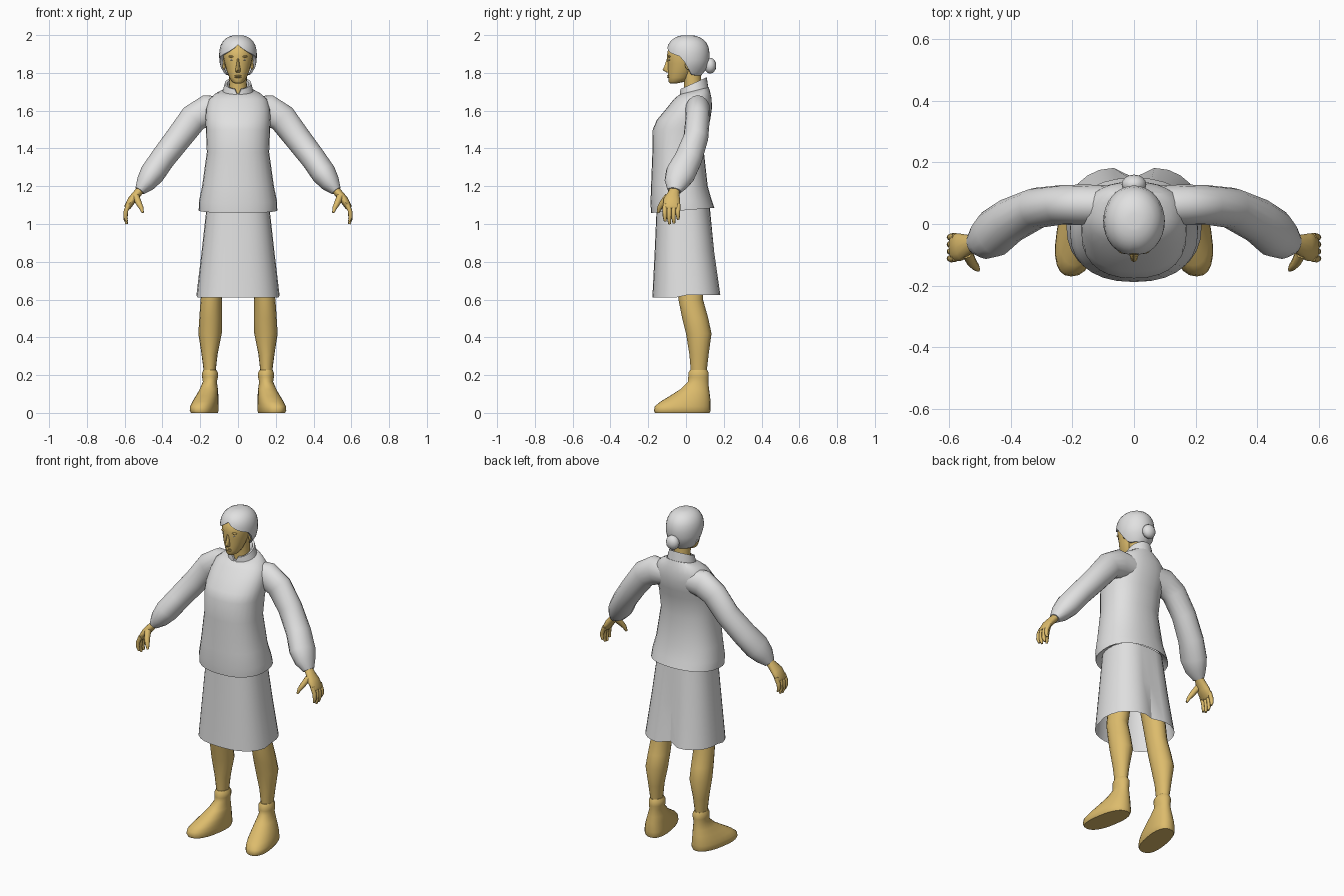
import bpy, bmesh, math
from mathutils import Vector

if "Cube" in bpy.data.objects:
    bpy.data.objects.remove(bpy.data.objects["Cube"])


def material(name, rgb):
    m = bpy.data.materials.new(name)
    m.diffuse_color = (*rgb, 1)
    m.use_nodes = True
    m.node_tree.nodes["Principled BSDF"].inputs["Base Color"].default_value = m.diffuse_color
    return m


GREY = material("light grey", (0.75, 0.75, 0.75))
SKIN = material("golden skin", (0.72, 0.5, 0.15))


def finish(name, bm, mat, mirror=False, angle=50):
    bmesh.ops.recalc_face_normals(bm, faces=bm.faces[:])
    me = bpy.data.meshes.new(name)
    bm.to_mesh(me)
    bm.free()
    me.materials.append(mat)
    ob = bpy.data.objects.new(name, me)
    bpy.context.collection.objects.link(ob)
    if mirror:
        ob.modifiers.new("mirror", 'MIRROR').use_mirror_merge = False
    bpy.ops.object.select_all(action='DESELECT')
    ob.select_set(True)
    bpy.context.view_layer.objects.active = ob
    bpy.ops.object.shade_smooth_by_angle(angle=math.radians(angle))
    return ob


def loft(name, rings, mat, caps=(True, True), mirror=False, angle=50):
    """Skin a list of equal-length point rings."""
    bm = bmesh.new()
    vs = [[bm.verts.new(p) for p in r] for r in rings]
    n = len(vs[0])
    for a, b in zip(vs, vs[1:]):
        for i in range(n):
            j = (i + 1) % n
            bm.faces.new((a[i], a[j], b[j], b[i]))
    if caps[0]:
        bm.faces.new(vs[0][::-1])
    if caps[1]:
        bm.faces.new(vs[-1])
    return finish(name, bm, mat, mirror, angle)


def ring(z, x0, x1, y0, y1, skew=0, tilt=0, p=2, n=20):
    """Level oval within x0..x1, y0..y1; angle 0 faces the front."""
    cx, cy, rx, ry = (x0 + x1) / 2, (y0 + y1) / 2, (x1 - x0) / 2, (y1 - y0) / 2
    pts = []
    for i in range(n):
        a = 2 * math.pi * i / n
        s, c = math.sin(a), math.cos(a)
        x = math.copysign(abs(s) ** (2 / p), s) * rx
        y = -math.copysign(abs(c) ** (2 / p), c) * ry
        pts.append(Vector((cx + x - skew * y, cy + y, z + tilt * y)))
    return pts


def tube(name, path, mat, n=12, mirror=True):
    """Path points are x, y, z, thickness radius, radius towards y."""
    pts = [Vector(p[:3]) for p in path]
    rings = []
    for i, p in enumerate(path):
        t = (pts[min(i + 1, len(pts) - 1)] - pts[max(i - 1, 0)]).normalized()
        u = Vector((0, 1, 0)).cross(t).normalized()
        v = t.cross(u)
        rings.append([pts[i] + u * p[3] * math.cos(2 * math.pi * k / n)
                      + v * p[4] * math.sin(2 * math.pi * k / n) for k in range(n)])
    return loft(name, rings, mat, mirror=mirror)


def ball(name, loc, size, mat, mirror=False, seg=12):
    bm = bmesh.new()
    bmesh.ops.create_uvsphere(bm, u_segments=seg, v_segments=8, radius=1)
    for v in bm.verts:
        v.co = Vector(loc) + Vector(c * s for c, s in zip(v.co, size))
    return finish(name, bm, mat, mirror)


def lerp(table, a):
    for (a0, v0), (a1, v1) in zip(table, table[1:]):
        if a <= a1:
            return v0 + (v1 - v0) * (a - a0) / (a1 - a0)
    return table[-1][1]


# Jacket body: z, half width, front y, back y, tilt
body = [(1.10, .165, -.155, .125, .06), (1.072, .208, -.185, .15, .08),
        (1.12, .207, -.188, .135, .06), (1.20, .19, -.185, .115, 0),
        (1.38, .165, -.178, .095, 0), (1.50, .17, -.176, .112, 0),
        (1.55, .172, -.155, .128, 0), (1.61, .17, -.105, .137, 0),
        (1.66, .155, -.065, .136, 0), (1.69, .12, -.04, .128, .1),
        (1.705, .085, -.032, .12, .25)]
loft("jacket_body", [ring(z, -w, w, f, b, tilt=t, p=2.3, n=28)
                     for z, w, f, b, t in body], GREY, caps=(False, True))

# Standing collar, with a notch at the front
collar = [ring(1.69, -.085, .085, -.034, .12, tilt=.25, n=24),
          ring(1.745, -.07, .07, -.032, .11, tilt=.45, n=24),
          ring(1.742, -.058, .058, -.022, .098, tilt=.45, n=24),
          ring(1.70, -.058, .058, -.02, .09, tilt=.45, n=24)]
for r in collar[1:3]:
    r[0].z -= .035
loft("collar", collar, GREY, caps=(False, False))

# Sleeves, gathered at the cuff
tube("sleeves", [(.08, .06, 1.605, .07, .065), (.16, .062, 1.602, .083, .066),
                 (.235, .062, 1.56, .076, .064), (.315, .052, 1.455, .07, .066),
                 (.40, .012, 1.345, .066, .074), (.455, -.03, 1.265, .066, .08),
                 (.49, -.052, 1.215, .052, .064), (.52, -.062, 1.175, .028, .036)],
     GREY, n=16)

# Skirt: flared, with a fold in the middle of the back
skirt = []
for z, w, f, b, dip in [(1.10, .165, -.155, .125, 0), (.85, .193, -.166, .155, .016),
                        (.612, .22, -.178, .19, .04)]:
    r = ring(z, -w, w, f, b, p=2.5, n=28)
    for v in r:
        if v.y > 0:
            g = math.exp(-(v.x / .045) ** 2)
            v.y -= dip * g
            v.z += dip * (.3 + .3 * g)
    skirt.append(r)
loft("skirt", skirt, GREY, caps=(True, False), angle=30)

# Legs: z, inner x, outer x, front y, back y
legs = [(.95, .03, .15, -.07, .10), (.6, .085, .198, -.04, .09),
        (.5, .085, .205, -.02, .118), (.42, .086, .21, 0, .135),
        (.31, .108, .193, .018, .12), (.225, .118, .182, .025, .11)]
loft("legs", [ring(*r, n=16) for r in legs], SKIN, mirror=True)

# Feet with a rounded ankle band, toes turned outward
feet = [(.228, .115, .183, .022, .112, 0, 0, 2), (.212, .106, .19, .012, .12, 0, 0, 2),
        (.19, .106, .19, .012, .12, 0, 0, 2), (.165, .112, .186, .01, .118, 0, 0, 2),
        (.125, .106, .203, -.03, .122, .05, 0, 2.1), (.09, .105, .222, -.085, .127, .1, 0, 2.2),
        (.06, .106, .238, -.135, .13, .13, 0, 2.3), (.035, .108, .248, -.165, .13, .16, 0, 2.4),
        (.012, .108, .25, -.17, .13, .16, 0, 2.4), (0, .113, .243, -.165, .125, .16, 0, 2.4)]
loft("feet", [ring(*r, n=24) for r in feet], SKIN, mirror=True)

# Hands: wrist and palm, four curled fingers, thumb
tube("palms", [(.50, -.055, 1.20, .022, .026), (.53, -.065, 1.165, .022, .03),
               (.56, -.075, 1.13, .022, .044), (.585, -.076, 1.09, .018, .046),
               (.59, -.076, 1.08, .01, .04)], SKIN)
for i, length in enumerate((.068, .082, .078, .058)):
    y = -.11 + i * .023
    tube(f"finger_{i + 1}", [(.578, y, 1.105, .013, .0125), (.593, y - .002, 1.07, .012, .0125),
                             (.596, y - .002, 1.085 - length * .7, .011, .011),
                             (.589, y, 1.082 - length, .006, .007)], SKIN, n=8)
tube("thumbs", [(.54, -.095, 1.145, .018, .02), (.525, -.125, 1.11, .016, .016),
                (.512, -.14, 1.085, .012, .013), (.504, -.148, 1.06, .006, .007)], SKIN, n=8)

# Neck and head
loft("neck", [ring(1.66, -.05, .05, -.015, .085), ring(1.75, -.046, .046, -.01, .08),
              ring(1.83, -.05, .05, -.03, .08)], SKIN)
head = [(1.745, .018, -.085, -.045), (1.753, .033, -.092, -.005), (1.775, .046, -.094, .02),
        (1.81, .06, -.096, .04), (1.85, .071, -.097, .06), (1.89, .08, -.101, .08),
        (1.93, .08, -.094, .09), (1.965, .055, -.06, .06)]
loft("head", [ring(z, -w, w, f, b) for z, w, f, b in head], SKIN)

# Nose, lips, brows and ears
loft("nose", [ring(1.803, -.012, .012, -.105, -.08, n=8),
              ring(1.815, -.014, .014, -.124, -.08, n=8),
              ring(1.84, -.009, .009, -.113, -.08, n=8),
              ring(1.875, -.006, .006, -.101, -.08, n=8)], SKIN)
for name, z in (("upper_lip", 1.785), ("lower_lip", 1.777)):
    ball(name, (0, -.09, z), (.019, .011, .0045), SKIN)
ball("brows", (.03, -.086, 1.887), (.022, .011, .006), SKIN, mirror=True)
ball("eyes", (.03, -.087, 1.869), (.012, .0045, .004), GREY, mirror=True)
ball("ears", (.074, .012, 1.845), (.01, .018, .028), SKIN, mirror=True)

# Hair: swept from a centre parting, lower at the nape
hairline = [(0, 1.948), (.25, 1.928), (.6, 1.908), (1.25, 1.885), (1.45, 1.85),
            (1.7, 1.80), (1.9, 1.788), (3.2, 1.785)]
N, STEPS, P = 32, 9, 2.4
hair = [[] for _ in range(STEPS + 1)]
for i in range(N):
    a = 2 * math.pi * i / N
    low = lerp(hairline, min(a, 2 * math.pi - a))
    for k in range(STEPS + 1):
        s = max(k - 1, 0) / (STEPS - 1)
        z = low + (1.999 - low) * math.sin(s * math.pi / 2)
        d = abs(z - 1.893) / (.107 if z > 1.893 else .125)
        f = max(1 - d ** P, 0) ** (1 / P)
        f = max(f, .02) * (.82 if k == 0 else 1)
        hair[k].append(Vector((.1 * f * math.sin(a), .01 - .115 * f * math.cos(a), z)))
loft("hair", hair, GREY, caps=(False, True))

# Bun at the back of the head
ball("hair_bun", (0, .128, 1.838), (.04, .032, .042), GREY, seg=16)
